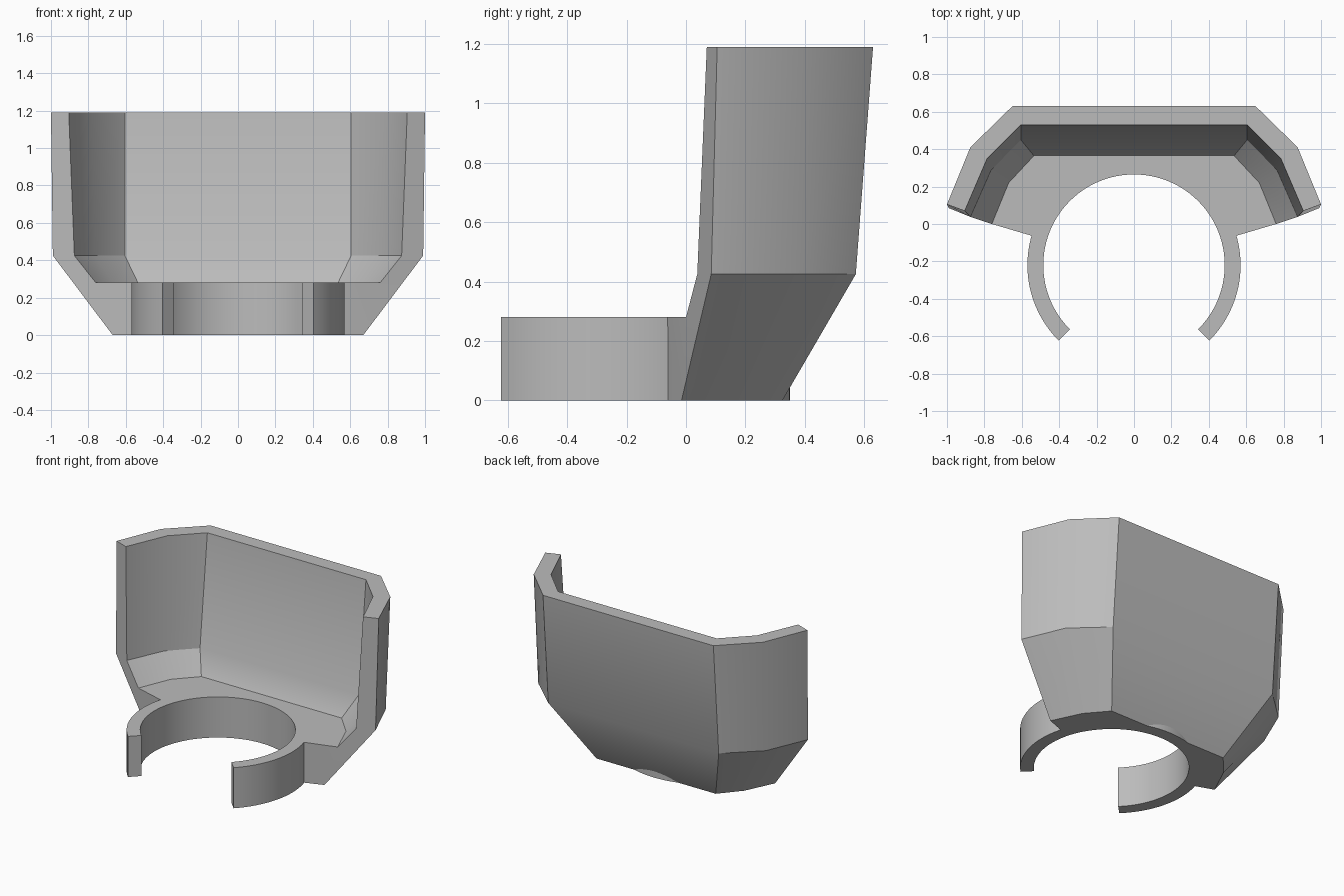
import bpy, bmesh, math

if "Cube" in bpy.data.objects:
    bpy.data.objects.remove(bpy.data.objects["Cube"])

RING_Y, R_IN, R_OUT, RING_H = -0.22, 0.485, 0.57, 0.28

grey = bpy.data.materials.new("plain_grey")
grey.diffuse_color = (0.5, 0.5, 0.5, 1)
grey.use_nodes = True
grey.node_tree.nodes["Principled BSDF"].inputs["Base Color"].default_value = grey.diffuse_color


def mirrored(half):
    """Right half of an open loop, front to back, completed on the left."""
    return half + [(-x, y) for x, y in reversed(half)]


def arc(radius, start, end, count):
    angles = [math.radians(start + (end - start) * i / count) for i in range(count + 1)]
    return [(radius * math.cos(a), RING_Y + radius * math.sin(a)) for a in angles]


def finish(name, bm):
    bmesh.ops.recalc_face_normals(bm, faces=bm.faces)
    mesh = bpy.data.meshes.new(name)
    bm.to_mesh(mesh)
    bm.free()
    mesh.materials.append(grey)
    obj = bpy.data.objects.new(name, mesh)
    bpy.context.collection.objects.link(obj)
    bpy.ops.object.select_all(action='DESELECT')
    obj.select_set(True)
    bpy.context.view_layer.objects.active = obj
    bpy.ops.object.shade_smooth_by_angle(angle=math.radians(30))


# Flared shield: outer wall bottom to top, then inner wall down to the floor
sections = [
    (0.0, [(0.67, -0.015), (0.575, 0.185), (0.455, 0.325)]),
    (0.425, [(0.99, 0.085), (0.868, 0.37), (0.65, 0.572)]),
    (1.19, [(1.0, 0.105), (0.875, 0.41), (0.65, 0.63)]),
    (1.19, [(0.905, 0.07), (0.785, 0.35), (0.605, 0.53)]),
    (0.425, [(0.875, 0.038), (0.765, 0.287), (0.605, 0.45)]),
    (RING_H, [(0.76, 0.0), (0.67, 0.22), (0.535, 0.365)]),
]
bm = bmesh.new()
loops = [[bm.verts.new((x, y, z)) for x, y in mirrored(half)] for z, half in sections]
for low, high in zip(loops, loops[1:]):
    for i in range(5):
        bm.faces.new((low[i], low[i + 1], high[i + 1], high[i]))
for end in (0, -1):
    bm.faces.new([loop[end] for loop in loops])

# Shield floor, with its curved front edge buried in the clip ring
edge = arc(0.53, 164, 16, 32)
bottom = [bm.verts.new((x, y, 0)) for x, y in edge]
top = [bm.verts.new((x, y, RING_H)) for x, y in edge]
bm.faces.new(loops[0] + bottom)
bm.faces.new(loops[-1] + top)
for i in range(len(edge) - 1):
    bm.faces.new((bottom[i], bottom[i + 1], top[i + 1], top[i]))
for end, b, t in ((-1, bottom[0], top[0]), (0, bottom[-1], top[-1])):
    bm.faces.new((loops[0][end], loops[-1][end], t, b))
finish("shield", bm)

# Open clip ring
bm = bmesh.new()
outline = arc(R_OUT, -45, 225, 72) + arc(R_IN, 225, -45, 72)
face = bm.faces.new([bm.verts.new((x, y, 0)) for x, y in outline])
extruded = bmesh.ops.extrude_face_region(bm, geom=[face], use_keep_orig=True)
verts = [g for g in extruded["geom"] if isinstance(g, bmesh.types.BMVert)]
bmesh.ops.translate(bm, vec=(0, 0, RING_H), verts=verts)
finish("clip_ring", bm)
